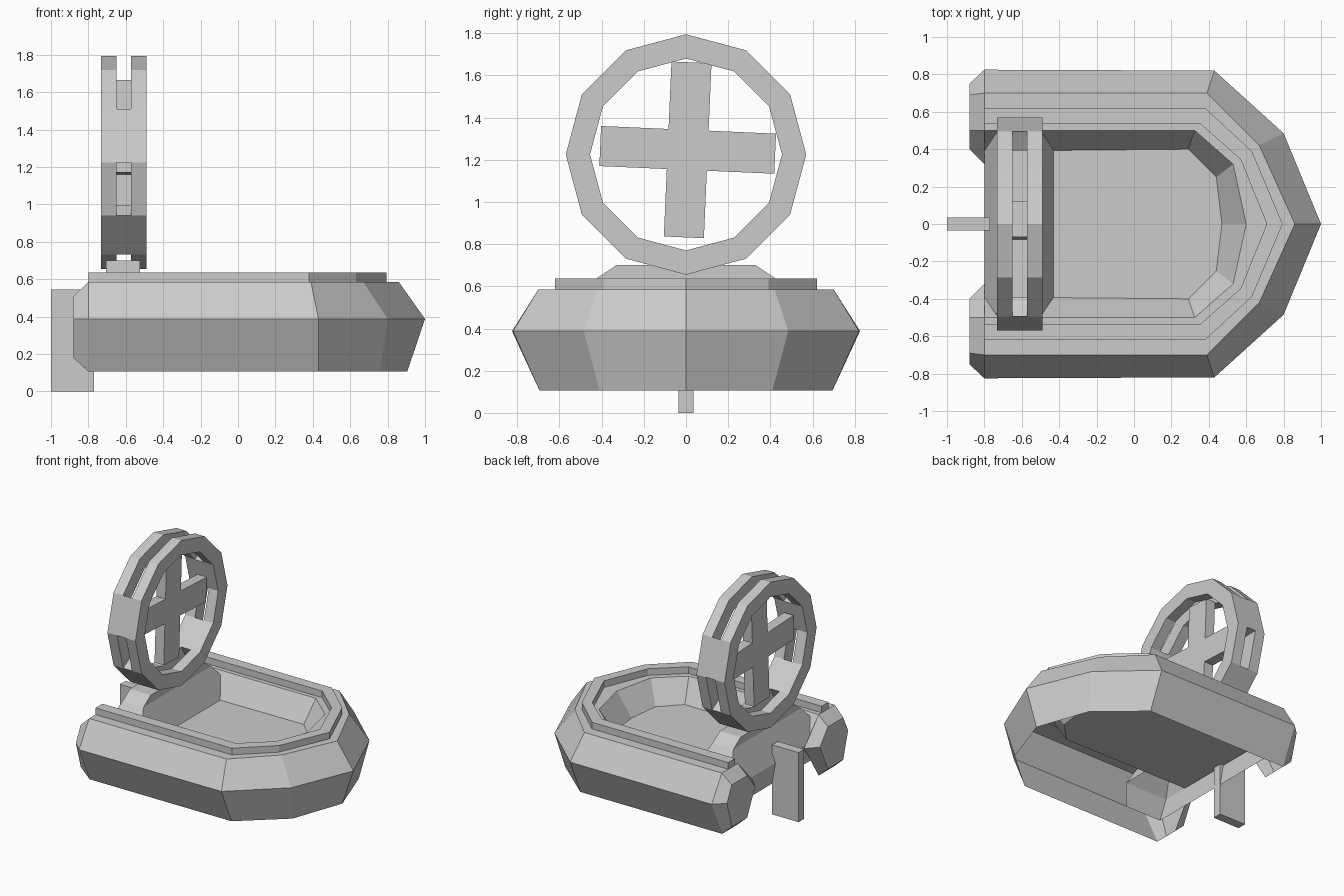
import bpy, bmesh, math
from mathutils import Matrix, Vector

if "Cube" in bpy.data.objects:
    bpy.data.objects.remove(bpy.data.objects["Cube"])


def make(name, verts, faces):
    bm = bmesh.new()
    vs = [bm.verts.new(v) for v in verts]
    for f in faces:
        bm.faces.new([vs[i] for i in f])
    bmesh.ops.recalc_face_normals(bm, faces=bm.faces)
    me = bpy.data.meshes.new(name)
    bm.to_mesh(me)
    bm.free()
    ob = bpy.data.objects.new(name, me)
    bpy.context.collection.objects.link(ob)
    return ob


def u_line(z, *half):
    """U-shaped line around the bow, mirrored from its +y half (last point on y=0)."""
    pts = list(half) + [(x, -y) for x, y in reversed(half[:-1])]
    return [(x, y, z) for x, y in pts]


def loft(name, lines, closed=False, caps=False):
    n, m = len(lines[0]), len(lines)
    verts = [p for line in lines for p in line]
    faces = []
    for j in range(m if closed else m - 1):
        k = (j + 1) % m
        for i in range(n - 1):
            faces.append((j * n + i, j * n + i + 1, k * n + i + 1, k * n + i))
    if caps:
        faces += [[j * n for j in range(m)], [j * n + n - 1 for j in range(m)]]
    return make(name, verts, faces)


def box(name, lo, hi):
    verts = [(x, y, z) for x in (lo[0], hi[0]) for y in (lo[1], hi[1]) for z in (lo[2], hi[2])]
    return make(name, verts, [(0, 1, 3, 2), (4, 6, 7, 5), (0, 4, 5, 1),
                              (2, 3, 7, 6), (0, 2, 6, 4), (1, 5, 7, 3)])


# Hull skin, open underneath
S = -0.8
floor_z = 0.41
floor_line = u_line(floor_z, (S, .39), (.29, .40), (.44, .25), (.47, 0))
loft("hull_skirt", [
    u_line(.107, (S, .695), (.43, .695), (.76, .41), (.905, 0)),
    u_line(.388, (S, .825), (.43, .82), (.80, .485), (1.0, 0)),
    u_line(.585, (S, .70), (.39, .70), (.67, .42), (.86, 0)),
    u_line(.585, (S, .50), (.325, .50), (.53, .32), (.60, 0)),
    floor_line])
make("floor", floor_line, [range(len(floor_line))])

# Raised rim rail
outer = [(S, .62), (.38, .62), (.63, .39), (.795, 0)]
inner = [(S, .535), (.355, .535), (.57, .345), (.71, 0)]
loft("rim_rail", [u_line(.58, *outer), u_line(.637, *outer),
                  u_line(.637, *inner), u_line(.58, *inner)], closed=True, caps=True)

# Tapered stern ends of the side tubes
big = [(.825, .388), (.70, .585), (.50, .585), (.32, .388), (.50, .107), (.695, .107)]
small = [(.75, .388), (.69, .51), (.50, .51), (.40, .388), (.50, .18), (.69, .18)]
for s, side in ((1, "left"), (-1, "right")):
    verts = [(S, s * y, z) for y, z in big] + [(-.88, s * y, z) for y, z in small]
    faces = [(i, (i + 1) % 6, (i + 1) % 6 + 6, i + 6) for i in range(6)]
    make("stern_cap_" + side, verts, faces + [range(6, 12)])

# Fan mount: sloped block across the stern, reaching below the floor as a transom
tiers = [(.24, -.77, -.46, .63), (floor_z, S, -.43, .60),
         (.64, -.705, -.525, .42), (.70, -.705, -.525, .33)]
verts = []
for z, x0, x1, y in tiers:
    verts += [(x0, -y, z), (x1, -y, z), (x1, y, z), (x0, y, z)]
faces = [(4 * t + i, 4 * t + (i + 1) % 4, 4 * t + 4 + (i + 1) % 4, 4 * t + 4 + i)
         for t in range(3) for i in range(4) if (t, i) != (0, 1)]
make("fan_mount", verts, faces + [(12, 13, 14, 15)])

# Rudder
box("rudder", (-1.0, -.035, 0), (-.77, .035, .545))


# Fan guard: two twelve-sided rings joined by solid segments
def arc(name, x0, x1, first, count):
    lines = []
    for x, r in ((x0, .57), (x1, .57), (x1, .455), (x0, .455)):
        lines.append([(x, r * math.cos(math.radians(30 * i)),
                       1.225 + r * math.sin(math.radians(30 * i)))
                      for i in range(first, first + count + 1)])
    ob = loft(name, lines, closed=True, caps=count < 12)
    bm = bmesh.new()
    bm.from_mesh(ob.data)
    bmesh.ops.remove_doubles(bm, verts=bm.verts, dist=1e-4)
    bm.to_mesh(ob.data)
    bm.free()


arc("guard_ring_rear", -.733, -.65, 0, 12)
arc("guard_ring_front", -.572, -.49, 0, 12)
for seg in (0, 5, 7, 10):
    arc("guard_bridge_%d" % seg, -.65, -.572, seg, 1)

# Four-bladed fan, one plus-shaped prism turned slightly
a, b = .095, .415
quarter = [(b, -a), (b, a), (a, a)]
rot = math.radians(-2.5)
plus = []
for k in range(4):
    for p in quarter:
        q = Matrix.Rotation(rot + k * math.pi / 2, 2) @ Vector(p)
        plus.append((q.x + .008, q.y + 1.247))
n = len(plus)
make("fan_blades", [(-.65, y, z) for y, z in plus] + [(-.57, y, z) for y, z in plus],
     [range(n), range(n, 2 * n)] + [(i, (i + 1) % n, (i + 1) % n + n, i + n) for i in range(n)])
